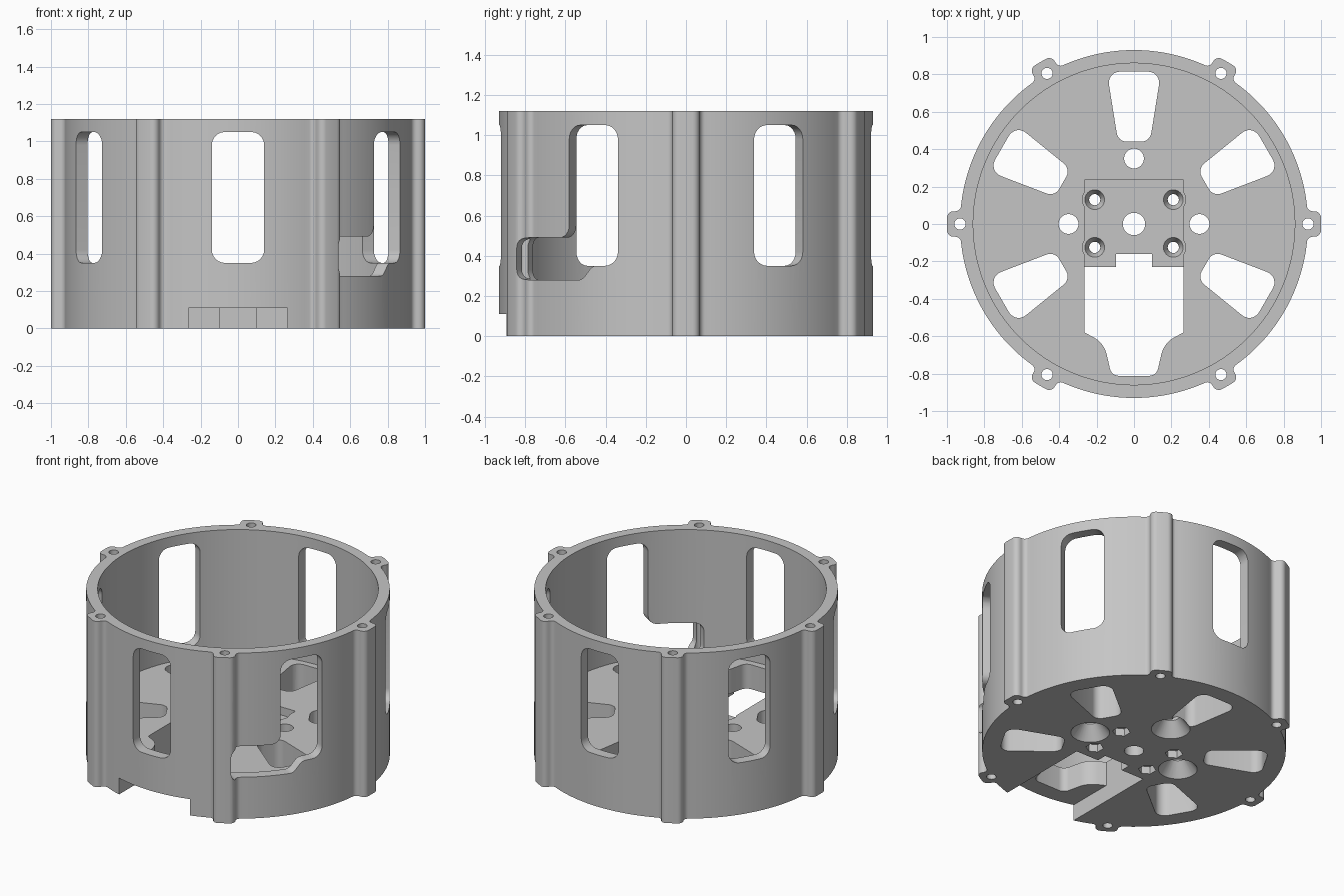
import bpy, bmesh, math
from mathutils import Matrix, Vector

cube = bpy.data.objects.get("Cube")
if cube:
    bpy.data.objects.remove(cube, do_unlink=True)

HEIGHT, OUTER, INNER, FLOOR = 1.12, 0.93, 0.86, 0.275
POCKET = 0.22
BELOW, ABOVE = -0.1, 0.34    # reach of the cutters that pierce the floor


def fillet(corners, seg=6):
    """Round each (x, y, radius) corner of a polygon with a tangent arc."""
    pts = []
    n = len(corners)
    for i, (x, y, r) in enumerate(corners):
        p = Vector((x, y))
        if r == 0:
            pts.append(p)
            continue
        a = (Vector(corners[i - 1][:2]) - p).normalized()
        b = (Vector(corners[(i + 1) % n][:2]) - p).normalized()
        half = a.angle(b) / 2
        centre = p + (a + b).normalized() * r / math.sin(half)
        start = p + a * r / math.tan(half) - centre
        end = p + b * r / math.tan(half) - centre
        sweep = math.atan2(start.x * end.y - start.y * end.x, start.dot(end))
        for k in range(seg + 1):
            pts.append(centre + Matrix.Rotation(sweep * k / seg, 2) @ start)
    return pts


def make_object(name, bm):
    bm.normal_update()
    bmesh.ops.recalc_face_normals(bm, faces=bm.faces)
    if bm.calc_volume(signed=True) < 0:
        bmesh.ops.reverse_faces(bm, faces=bm.faces)
    mesh = bpy.data.meshes.new(name)
    bm.to_mesh(mesh)
    bm.free()
    obj = bpy.data.objects.new(name, mesh)
    bpy.context.collection.objects.link(obj)
    return obj


def prism(name, pts, low, high, matrix=Matrix()):
    bm = bmesh.new()
    face = bm.faces.new([bm.verts.new((p[0], p[1], low)) for p in pts])
    top = bmesh.ops.extrude_face_region(bm, geom=[face])["geom"]
    verts = [v for v in top if isinstance(v, bmesh.types.BMVert)]
    bmesh.ops.translate(bm, verts=verts, vec=(0, 0, high - low))
    bm.transform(matrix)
    return make_object(name, bm)


def frustum(x, y, r_low, r_high, low, high, sides=32):
    bm = bmesh.new()
    place = Matrix.Translation((x, y, (low + high) / 2))
    bmesh.ops.create_cone(bm, cap_ends=True, segments=sides, radius1=r_low,
                          radius2=r_high, depth=high - low, matrix=place)
    return make_object("round_cutter", bm)


def box(x, y0, y1, low, high):
    return prism("box_cutter", [(-x, y0), (x, y0), (x, y1), (-x, y1)], low, high)


def mirrored(half):
    return half + [(-x, y, r) for x, y, r in reversed(half)]


def turn(degrees):
    return Matrix.Rotation(math.radians(degrees), 4, 'Z')


# Outer drum with six screw lugs
outline = []
for k in range(6):
    lug = [(0.928, -0.068, 0.03), (1.0, -0.068, 0.035),
           (1.0, 0.068, 0.035), (0.928, 0.068, 0.03)]
    arc = [math.radians(7.4 + 45.2 * i / 24) for i in range(25)]
    part = lug + [(OUTER * math.cos(a), OUTER * math.sin(a), 0) for a in arc]
    rot = Matrix.Rotation(math.radians(60 * k), 2)
    outline += [(*(rot @ Vector((x, y))), r) for x, y, r in part]
drum = prism("drum_housing", fillet(outline), 0, HEIGHT)

cutters = [frustum(0, 0, INNER, INNER, FLOOR, HEIGHT + 0.1, 128)]

# Lug screw holes
for k in range(6):
    a = math.radians(60 * k)
    cutters.append(frustum(OUTER * math.cos(a), OUTER * math.sin(a),
                           0.03, 0.03, BELOW, HEIGHT + 0.1, 20))

# Wall windows, one with a side slot at its foot
window = [(-0.14, 0.35, 0.07), (0.14, 0.35, 0.07),
          (0.14, 1.05, 0.07), (-0.14, 1.05, 0.07)]
slot_window = [(-0.46, 0.28, 0.05), (-0.06, 0.28, 0.05), (0.0, 0.35, 0.05),
               (0.14, 0.35, 0.07), (0.14, 1.05, 0.07), (-0.14, 1.05, 0.07),
               (-0.14, 0.49, 0.06), (-0.46, 0.49, 0.05)]
# Maps profile x to the tangent, profile y to up and depth to the radius
outward = Matrix(((0, 0, 1, 0), (1, 0, 0, 0), (0, 1, 0, 0), (0, 0, 0, 1)))
for k in range(6):
    shape = slot_window if k == 5 else window
    cutters.append(prism("window_cutter", fillet(shape), 0.55, 1.1,
                         turn(30 + 60 * k) @ outward))

# Floor spoke openings
spoke = mirrored([(0.085, 0.44, 0.055), (0.145, 0.815, 0.06)])
for k in (0, 1, 2, 4, 5):
    cutters.append(prism("spoke_cutter", fillet(spoke), BELOW, ABOVE, turn(60 * k)))

# Mounting pocket, front channel and through opening
cutters.append(box(0.265, -0.4, 0.235, POCKET, ABOVE))
cutters.append(box(0.265, -1.1, -0.23, BELOW, 0.11))
opening = mirrored([(0.095, -0.16, 0), (0.095, -0.23, 0), (0.265, -0.23, 0),
                    (0.265, -0.58, 0), (0.16, -0.635, 0.14),
                    (0.12, -0.812, 0.05)])
cutters.append(prism("opening_cutter", fillet(opening), BELOW, ABOVE))

# Centre hole and countersunk floor holes
cutters.append(frustum(0, 0, 0.06, 0.06, BELOW, ABOVE))
for x, y in ((0.35, 0), (-0.35, 0), (0, 0.35)):
    cutters.append(frustum(x, y, 0.053, 0.053, BELOW, ABOVE))
    cutters.append(frustum(x, y, 0.127, 0.053, -0.01, 0.09))

# Mounting screw holes with top countersinks and hex nut recesses
for x in (-0.21, 0.21):
    for y in (-0.125, 0.13):
        cutters.append(frustum(x, y, 0.03, 0.03, BELOW, ABOVE, 20))
        cutters.append(frustum(x, y, 0.066, 0.066, POCKET, ABOVE))
        cutters.append(frustum(x, y, 0.03, 0.055, POCKET - 0.05, POCKET + 0.005))
        cutters.append(frustum(x, y, 0.055, 0.055, BELOW, 0.05, 6))

# Cut everything out of the drum
for i, cutter in enumerate(cutters):
    mod = drum.modifiers.new("cut_%d" % i, 'BOOLEAN')
    mod.operation = 'DIFFERENCE'
    mod.solver = 'EXACT'
    mod.object = cutter
bpy.context.view_layer.update()
graph = bpy.context.evaluated_depsgraph_get()
result = bpy.data.meshes.new_from_object(drum.evaluated_get(graph))
drum.modifiers.clear()
drum.data = result
for cutter in cutters:
    bpy.data.objects.remove(cutter, do_unlink=True)

# Grey plastic
grey = bpy.data.materials.new("plain_grey")
grey.use_nodes = True
colour = (0.56, 0.56, 0.56, 1)
grey.diffuse_color = colour
grey.node_tree.nodes["Principled BSDF"].inputs["Base Color"].default_value = colour
drum.data.materials.clear()
drum.data.materials.append(grey)

bpy.ops.object.select_all(action='DESELECT')
drum.select_set(True)
bpy.context.view_layer.objects.active = drum
bpy.ops.object.shade_smooth_by_angle(angle=math.radians(30))
